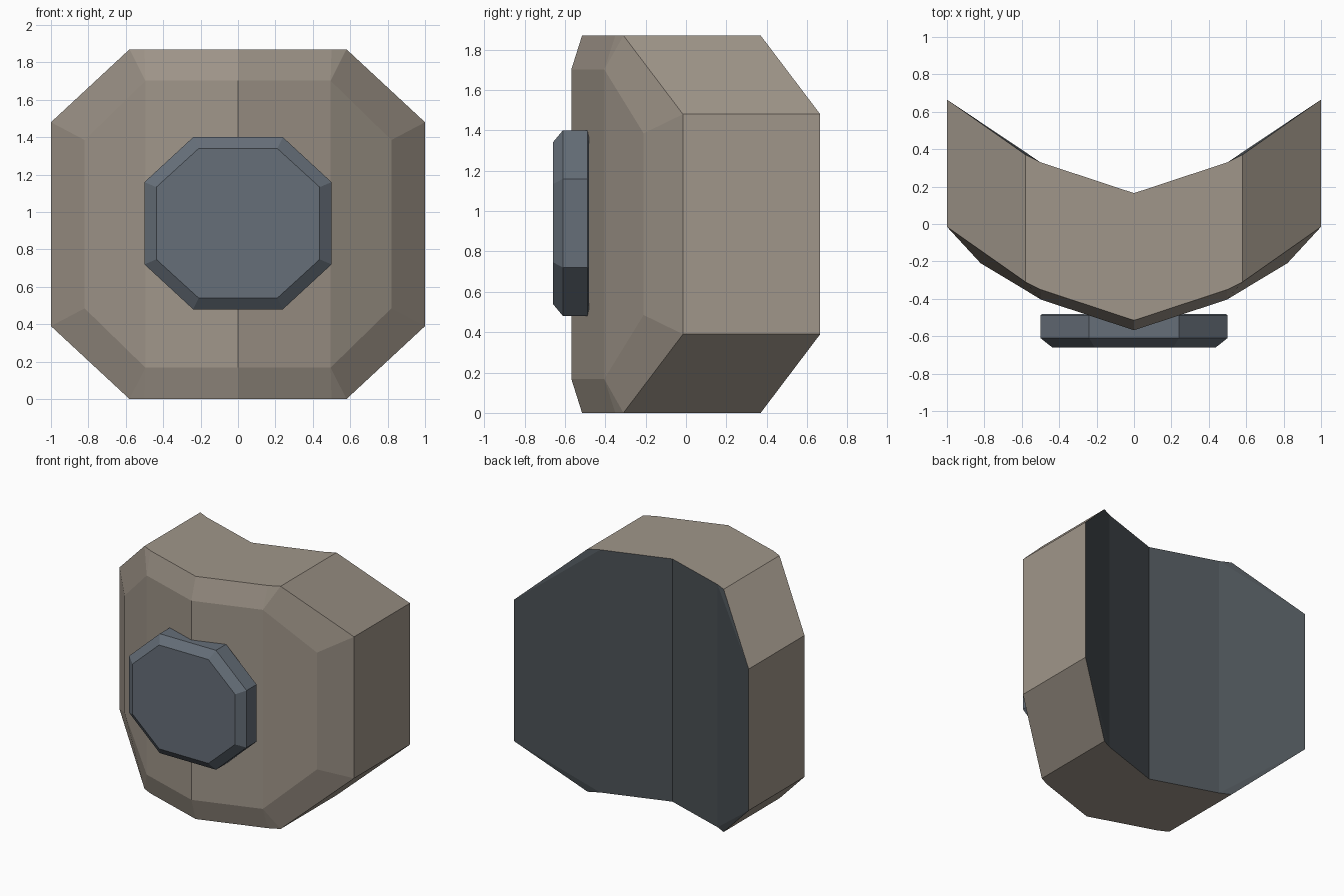
import bpy
import bmesh

cube = bpy.data.objects.get("Cube")
if cube:
    bpy.data.objects.remove(cube, do_unlink=True)


def material(name, rgb):
    mat = bpy.data.materials.new(name)
    mat.use_nodes = True
    colour = (*rgb, 1.0)
    mat.diffuse_color = colour
    mat.node_tree.nodes["Principled BSDF"].inputs["Base Color"].default_value = colour
    return mat


stone = material("warm stone", (0.352, 0.305, 0.254))
steel = material("blue grey steel", (0.132, 0.158, 0.19))
lining = material("dark grey lining", (0.071, 0.084, 0.094))

MID = 0.935  # height of the horizontal symmetry line


def finish(name, bm, mats):
    bmesh.ops.recalc_face_normals(bm, faces=bm.faces)
    mesh = bpy.data.meshes.new(name)
    bm.to_mesh(mesh)
    bm.free()
    for mat in mats:
        mesh.materials.append(mat)
    obj = bpy.data.objects.new(name, mesh)
    bpy.context.collection.objects.link(obj)
    return obj


def bridge(bm, a, b, closed):
    n = len(a)
    for i in range(n if closed else n - 1):
        j = (i + 1) % n
        bm.faces.new((a[i], a[j], b[j], b[i]))


def half_ring(bm, upper, shift=0.0):
    """Upper quarter points (x, y, height above MID), continued below."""
    pts = upper + [(x, y, -h) for x, y, h in reversed(upper)]
    return [bm.verts.new((x, y + shift, MID + h)) for x, y, h in pts]


# Curved body: half of the shell, then mirrored
rim = [(0, -0.515, 0.935), (0.5, -0.35, 0.935), (0.58, -0.31, 0.935), (1, -0.015, 0.545)]
face = [(0, -0.568, 0.767), (0.495, -0.405, 0.767), (0.495, -0.405, 0.767), (0.82, -0.21, 0.45)]
bm = bmesh.new()
front = half_ring(bm, face)
edge = half_ring(bm, rim)
back = half_ring(bm, rim, 0.68)
bridge(bm, front, edge, False)
bridge(bm, edge, back, False)
for ring in (front, back):
    for ids in ((0, 1, 6, 7), (1, 3, 4, 6)):
        f = bm.faces.new([ring[i] for i in ids])
        f.material_index = int(ring is back)
for ids in ((1, 2, 3), (4, 5, 6)):
    bm.faces.new([back[i] for i in ids]).material_index = 1
bmesh.ops.mirror(bm, geom=bm.verts[:] + bm.edges[:] + bm.faces[:], axis="X", merge_dist=0.0001)
bmesh.ops.remove_doubles(bm, verts=bm.verts, dist=0.0001)
finish("curved_body", bm, [stone, lining])


# Octagonal front plate with a bevelled front rim
def octagon(bm, y, w, cw, h, ch):
    quarter = [(cw, h), (w, ch)]
    right = quarter + [(x, -z) for x, z in reversed(quarter)]
    pts = right + [(-x, z) for x, z in reversed(right)]
    return [bm.verts.new((x, y, MID + 0.005 + z)) for x, z in pts]


bm = bmesh.new()
rings = [
    octagon(bm, -0.48, 0.49, 0.235, 0.45, 0.215),
    octagon(bm, -0.488, 0.5, 0.24, 0.46, 0.22),
    octagon(bm, -0.61, 0.5, 0.24, 0.46, 0.22),
    octagon(bm, -0.66, 0.437, 0.21, 0.4, 0.193),
]
for a, b in zip(rings, rings[1:]):
    bridge(bm, a, b, True)
bm.faces.new(rings[0])
bm.faces.new(rings[-1])
finish("front_plate", bm, [steel])
